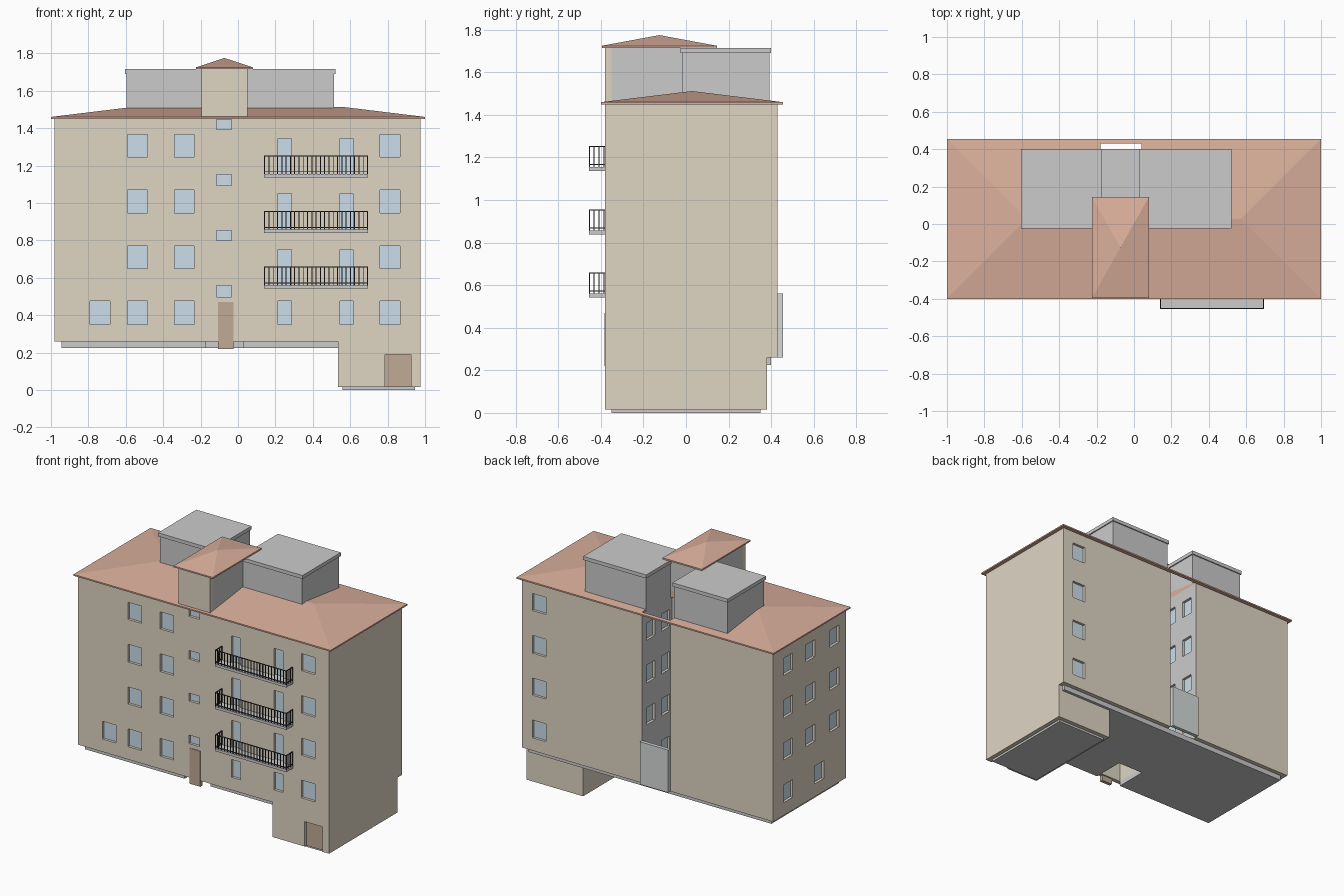
import bpy, bmesh

if "Cube" in bpy.data.objects:
    bpy.data.objects.remove(bpy.data.objects["Cube"])


def material(name, r, g, b):
    m = bpy.data.materials.new(name)
    m.diffuse_color = (r, g, b, 1)
    m.use_nodes = True
    m.node_tree.nodes["Principled BSDF"].inputs["Base Color"].default_value = m.diffuse_color
    return m


BEIGE = material("plaster", .74, .67, .55)
TILE = material("roof_tile", .70, .43, .33)
GLASS = material("glass", .60, .73, .82)
WOOD = material("door_wood", .53, .41, .31)
IRON = material("iron", .05, .05, .05)
PANEL = material("panel_grey", .66, .70, .68)


def finish(name, bm, mat=None):
    bmesh.ops.recalc_face_normals(bm, faces=bm.faces[:])
    me = bpy.data.meshes.new(name)
    bm.to_mesh(me)
    bm.free()
    ob = bpy.data.objects.new(name, me)
    bpy.context.collection.objects.link(ob)
    if mat:
        me.materials.append(mat)
    return ob


def extrude(bm, outline, z0, z1):
    lo = [bm.verts.new((x, y, z0)) for x, y in outline]
    hi = [bm.verts.new((x, y, z1)) for x, y in outline]
    bm.faces.new(lo[::-1])
    bm.faces.new(hi)
    n = len(outline)
    for i in range(n):
        j = (i + 1) % n
        bm.faces.new((lo[i], lo[j], hi[j], hi[i]))


def prism(name, outline, z0, z1, mat=None):
    bm = bmesh.new()
    extrude(bm, outline, z0, z1)
    return finish(name, bm, mat)


def boxes(name, items, mat=None):
    # each item is x0, x1, y0, y1, z0, z1
    bm = bmesh.new()
    for x0, x1, y0, y1, z0, z1 in items:
        extrude(bm, [(x0, y0), (x1, y0), (x1, y1), (x0, y1)], z0, z1)
    return finish(name, bm, mat)


def cut(ob, items):
    cutter = boxes("cutter", items)
    cutter.hide_render = True
    mod = ob.modifiers.new("cut", 'BOOLEAN')
    mod.operation, mod.object, mod.solver = 'DIFFERENCE', cutter, 'EXACT'
    deps = bpy.context.evaluated_depsgraph_get()
    me = bpy.data.meshes.new_from_object(ob.evaluated_get(deps))
    ob.modifiers.clear()
    ob.data = me
    bpy.data.objects.remove(cutter)


def hip_roof(name, x0, x1, y0, y1, z0, z1, top):
    # eave band with four slopes meeting at a ridge or a point
    bm = bmesh.new()
    ring = [(x0, y0), (x1, y0), (x1, y1), (x0, y1)]
    lo = [bm.verts.new((x, y, z0)) for x, y in ring]
    a, b, c, d = [bm.verts.new((x, y, z1)) for x, y in ring]
    bm.faces.new(lo)
    for i, (p, q) in enumerate(((a, b), (b, c), (c, d), (d, a))):
        bm.faces.new((lo[i], lo[(i + 1) % 4], q, p))
    xm, ym = (x0 + x1) / 2, (y0 + y1) / 2
    run = (x1 - x0) / 2 - (y1 - y0) / 2
    if run > .1:
        l = bm.verts.new((xm - run, ym, top))
        r = bm.verts.new((xm + run, ym, top))
    else:
        l = r = bm.verts.new((xm, ym, top))
    for f in ((a, b, r, l), (b, c, r), (c, d, l, r), (d, a, l)):
        bm.faces.new(list(dict.fromkeys(f)))
    return finish(name, bm, TILE)


# Window layout
NX0, NX1, NY = -.18, .04, .10          # light well
L, R, F, B = -.98, .975, -.38, .43     # outer walls
ROWS = [(.35, .475), (.65, .77), (.945, 1.07), (1.245, 1.365)]
FLOORS = [.56, .857, 1.155]
cuts, panes = [], []
DEEP, SKIN = .02, .012


def opening(axis, wall, inward, u0, u1, z0, z1):
    a, b = sorted((wall - inward * .02, wall + inward * DEEP))
    p, q = sorted((wall + inward * (DEEP - .002), wall + inward * (DEEP + SKIN)))
    e = .001
    if axis == 'y':
        cuts.append((u0, u1, a, b, z0, z1))
        panes.append((u0 - e, u1 + e, p, q, z0 - e, z1 + e))
    else:
        cuts.append((a, b, u0, u1, z0, z1))
        panes.append((p, q, u0 - e, u1 + e, z0 - e, z1 + e))


for i, (z0, z1) in enumerate(ROWS):
    for x in (-.59, -.34, .76) + ((-.79,) if i == 0 else ()):
        opening('y', F, 1, x, x + .105, z0, z1)
    for x in (.215, .545):
        if i == 0:
            opening('y', F, 1, x, x + .07, z0, z1)
        else:
            opening('y', F, 1, x, x + .07, FLOORS[i - 1], z1 - .02)
    opening('y', F, 1, -.115, -.035, z0 + .148, min(z1 + .083, 1.445))
    opening('y', B, -1, .79, .895, z0, z1)
    for y in ((.265, -.08) if i == 0 else (.265, .02, -.25)):
        opening('x', L, 1, y - .052, y + .052, z0, z1)
    for y in (.17, .335):
        opening('x', NX0, -1, y - .045, y + .045, z0, z1)
        opening('x', NX1, 1, y - .045, y + .045, z0, z1)

# Main block with rear light well
body = prism("main_walls", [(L, F), (R, F), (R, B), (NX1, B), (NX1, NY),
                            (NX0, NY), (NX0, B), (L, B)], .26, 1.45, BEIGE)
body.data.materials.append(None)
for p in body.data.polygons:            # light well faces stay grey
    c = p.center
    if abs(p.normal.z) < .1 and NX0 - .01 < c.x < NX1 + .01 and c.y > 0:
        p.material_index = 1
cut(body, cuts)
cut(body, [(-.17, .03, -.35, -.12, .2, .47)])   # entrance lobby
boxes("window_panes", panes, GLASS)

# Base
base = boxes("basement_walls", [(.535, R, F, .38, .015, .26)], BEIGE)
cut(base, [(.785, .925, F - .02, F + .02, .0, .19)])
boxes("garage_door", [(.784, .926, F + .018, F + .03, .015, .191)], WOOD)
boxes("basement_plinth", [(.56, .945, -.35, .35, 0, .016)])
prism("floor_plinth", [(-.945, -.35), (-.17, -.35), (-.17, -.12), (.03, -.12),
                       (.03, -.35), (.945, -.35), (.945, .40), (-.945, .40)], .225, .261)
boxes("entrance_door", [(-.108, -.025, F - .004, F + .02, .22, .47)], WOOD)
boxes("rear_panel", [(NX0, NX1, B, .455, .26, .56)], PANEL)

# Main roof, open over the light well
roof = hip_roof("main_roof", -1, 1, -.40, .455, 1.45, 1.46, 1.512)
cut(roof, [(NX0, NX1, .12, B, 1.4, 1.6)])

# Rooftop rooms with overhanging slabs
for side, x0, x1 in (("left", -.605, -.175), ("right", .03, .52)):
    boxes(side + "_roof_room", [(x0 + .008, x1 - .008, -.017, .392, 1.452, 1.692)])
    boxes(side + "_roof_slab", [(x0, x1, -.025, .40, 1.69, 1.715)])

# Stair tower
boxes("tower_front", [(-.195, .05, F - .001, -.35, 1.45, 1.72)], BEIGE)
boxes("tower_core", [(-.195, .05, -.35, .12, 1.45, 1.72)])
hip_roof("tower_roof", -.225, .08, -.395, .145, 1.715, 1.725, 1.775)

# Balconies
for n, z in enumerate(FLOORS):
    x0, x1, y0 = .14, .695, -.455
    boxes(f"balcony_slab_{n + 1}", [(x0, x1, y0, F, z - .018, z)])
    t, top = .0025, z + .097
    bars = []
    for h in (z + .012, top):
        bars.append((x0, x1, y0, y0 + 2 * t, h - t, h + t))
        for x in (x0, x1 - 2 * t):
            bars.append((x, x + 2 * t, y0, F, h - t, h + t))
    count = 24
    for i in range(count + 1):
        x = x0 + t + (x1 - x0 - 2 * t) * i / count
        bars.append((x - t, x + t, y0, y0 + 2 * t, z, top))
    for i in range(1, 4):
        y = y0 + i * .0235
        for x in (x0 + t, x1 - t):
            bars.append((x - t, x + t, y - t, y + t, z, top))
    boxes(f"balcony_railing_{n + 1}", bars, IRON)
